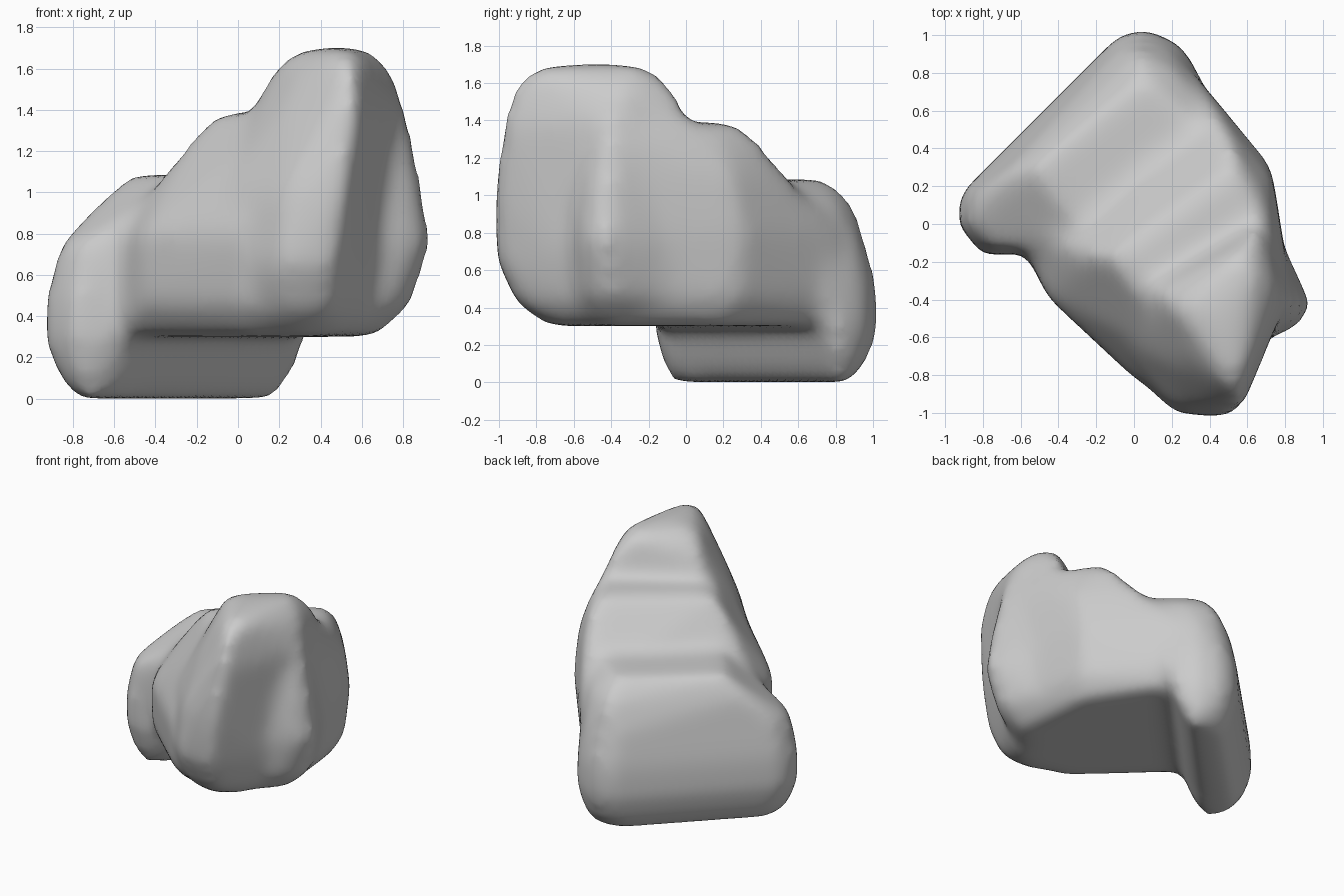
import bpy, bmesh

cube = bpy.data.objects.get("Cube")
if cube:
    bpy.data.objects.remove(cube, do_unlink=True)

stone = bpy.data.materials.new("grey_stone")
stone.use_nodes = True
GREY = (0.6, 0.6, 0.6, 1)
stone.diffuse_color = GREY
bsdf = next(n for n in stone.node_tree.nodes if n.type == "BSDF_PRINCIPLED")
bsdf.inputs["Base Color"].default_value = GREY


def add_block(target, rings):
    """Convex block from rings of (along, across) points, laid on the diagonal."""
    bm = bmesh.new()
    for z, points in rings:
        for s, t in points:
            bm.verts.new(((s + t) * 0.7071, (t - s) * 0.7071, z))
    hull = bmesh.ops.convex_hull(bm, input=bm.verts)
    loose = set(hull["geom_interior"]) | set(hull["geom_unused"])
    bmesh.ops.delete(bm, geom=[g for g in loose if isinstance(g, bmesh.types.BMVert)], context="VERTS")
    bmesh.ops.recalc_face_normals(bm, faces=bm.faces)
    temp = bpy.data.meshes.new("block")
    bm.to_mesh(temp)
    bm.free()
    target.from_mesh(temp)
    bpy.data.meshes.remove(temp)


def foot_outline(inset):
    """Foot plan with cut corners, shrunk by the inset."""
    i = inset
    return [(-.76 + i, -.53 + i), (-.66 + i, -.66 + i), (-.45, -.68 + i), (-.31 - i, -.53 + i),
            (-.34 - i, .81 - i), (-.5, .84 - i), (-.69 + i, .77 - i), (-.76 + i, .64 - i)]


bm = bmesh.new()
# Foot and lowest step
add_block(bm, [
    (0, foot_outline(.11)),
    (.1, foot_outline(.045)),
    (.28, foot_outline(-.005)),
    (.5, foot_outline(0)),
    (.75, foot_outline(.05)),
    (.95, [(-.67, -.3), (-.2, -.38), (-.05, .7), (-.4, .74), (-.62, .66)]),
    (1.085, [(-.59, -.17), (-.2, -.22), (-.05, .6), (-.5, .58)]),
])
# Overhanging body and middle step
add_block(bm, [
    (.3, [(-.4, -.48), (.5, -.45), (.74, -.25), (.75, .2), (.3, .58), (-.4, .72)]),
    (.45, [(-.4, -.45), (-.05, -.59), (.6, -.56), (.86, -.3), (.82, .3), (.3, .69), (-.35, .78)]),
    (.8, [(-.4, -.45), (-.05, -.6), (.6, -.58), (.88, -.22), (.86, .32), (.3, .73), (-.35, .79)]),
    (1.08, [(-.14, -.36), (.6, -.46), (.85, .33), (.35, .69), (0, .72)]),
    (1.3, [(-.02, -.26), (.6, -.36), (.8, .35), (.35, .61), (.1, .65)]),
    (1.39, [(.05, -.2), (.6, -.28), (.75, .33), (.55, .48), (.17, .57)]),
])
# Bulge on the far end corner
add_block(bm, [
    (.31, [(.6, .1), (.7, -.1), (.78, 0), (.76, .2), (.6, .3)]),
    (.45, [(.6, .1), (.84, 0), (.92, .15), (.89, .31), (.6, .46)]),
    (.75, [(.6, .1), (.9, 0), (1.0, .22), (.98, .36), (.65, .48)]),
    (1.05, [(.6, .1), (.88, 0), (.96, .22), (.93, .34), (.65, .45)]),
    (1.4, [(.6, .1), (.85, .1), (.87, .29), (.65, .4)]),
])
# Tall head
add_block(bm, [
    (.3, [(.5, -.4), (.75, -.3), (.8, -.1), (.5, .3)]),
    (.42, [(.5, -.52), (.82, -.46), (.95, -.32), (.88, 0)]),
    (.65, [(.45, -.57), (.86, -.56), (1.04, -.39), (.93, 0)]),
    (1.0, [(.4, -.5), (.86, -.53), (1.09, -.37), (.94, .03)]),
    (1.38, [(.27, -.2), (.7, -.38), (1.1, -.29), (.86, .29), (.45, .52)]),
    (1.56, [(.36, -.16), (.7, -.29), (1.06, -.27), (.78, .3), (.5, .42)]),
    (1.67, [(.48, -.16), (.95, -.25), (.99, -.16), (.66, .28), (.5, .3)]),
    (1.703, [(.58, -.05), (.85, -.15), (.65, .2)]),
])
mesh = bpy.data.meshes.new("stepped_rock")
bm.to_mesh(mesh)
bm.free()
mesh.materials.append(stone)
rock = bpy.data.objects.new("stepped_rock", mesh)
bpy.context.collection.objects.link(rock)

# Fuse the blocks and wear the edges round
fuse = rock.modifiers.new("Fuse", "REMESH")
fuse.mode = "VOXEL"
fuse.voxel_size = 0.04
fuse.use_smooth_shade = True
wear = rock.modifiers.new("Wear", "SMOOTH")
wear.factor = 0.5
wear.iterations = 20
